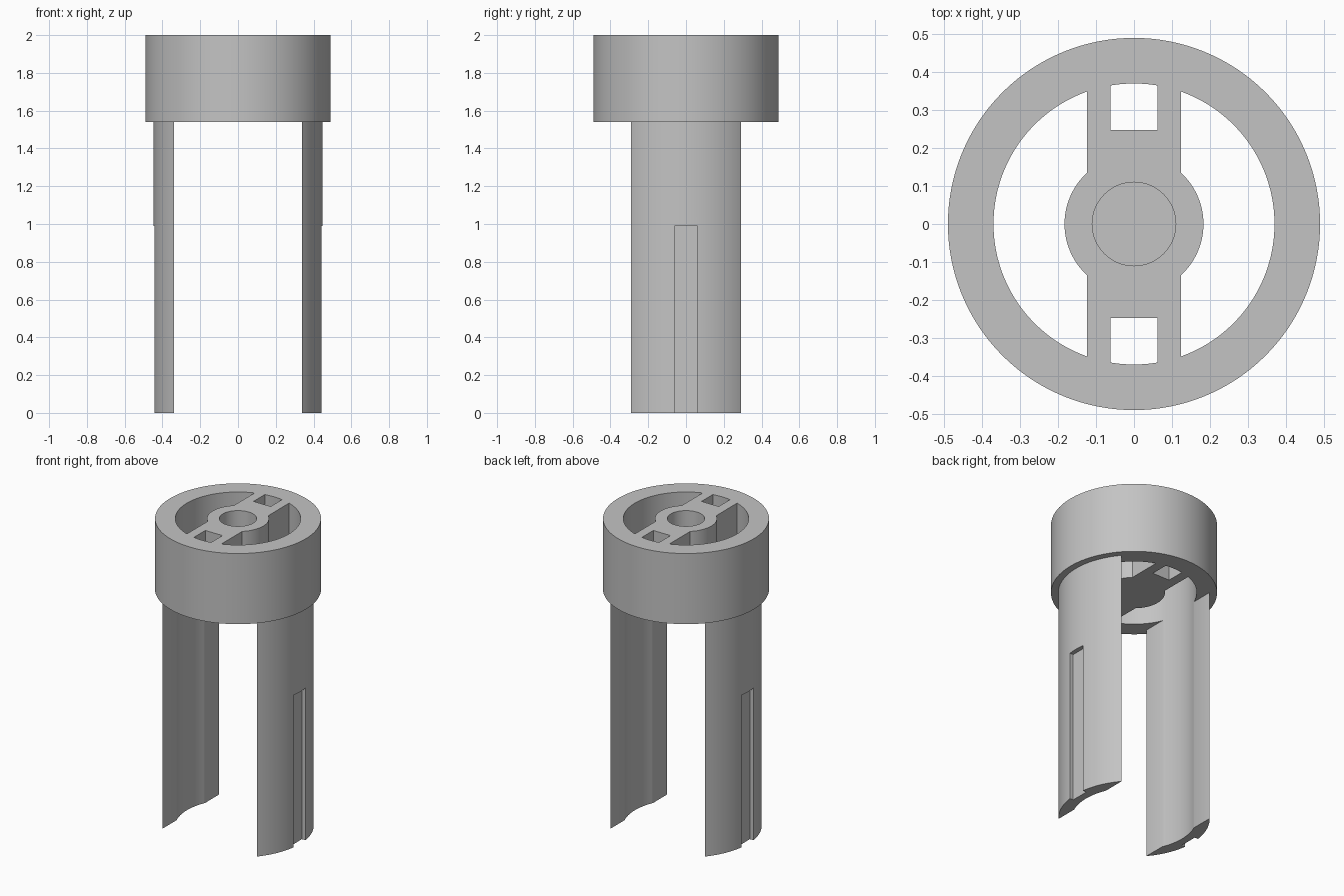
import bpy, bmesh
from math import acos, asin, cos, sin, pi

cube = bpy.data.objects.get("Cube")
if cube:
    bpy.data.objects.remove(cube, do_unlink=True)

# Main dimensions
TOP, HEAD_BASE, SLOT_TOP = 2.0, 1.54, 0.99
RIM, BORE, HUB, LEG, PIN = 0.49, 0.37, 0.183, 0.447, 0.11
SPOKE, POCKET, POCKET_Y = 0.124, 0.062, 0.248
LEG_INNER, BORE_FLOOR = 0.34, 1.68

grey = bpy.data.materials.new("plain grey")
grey.use_nodes = True
colour = (0.55, 0.55, 0.55, 1)
grey.diffuse_color = colour
grey.node_tree.nodes["Principled BSDF"].inputs["Base Color"].default_value = colour


def arc(r, a0, a1, n=48):
    return [(r * cos(a0 + (a1 - a0) * i / n), r * sin(a0 + (a1 - a0) * i / n))
            for i in range(n + 1)]


def circle(r, n=128):
    return arc(r, 0, 2 * pi, n)[:-1]


def prism(name, outline, z0, z1, sx=1, sy=1):
    """Extrude a plan outline between two heights, optionally mirrored."""
    bm = bmesh.new()
    base = bm.faces.new([bm.verts.new((x * sx, y * sy, z0)) for x, y in outline])
    ext = bmesh.ops.extrude_face_region(bm, geom=[base], use_keep_orig=True)
    for v in ext["geom"]:
        if isinstance(v, bmesh.types.BMVert):
            v.co.z = z1
    bmesh.ops.recalc_face_normals(bm, faces=bm.faces)
    mesh = bpy.data.meshes.new(name)
    bm.to_mesh(mesh)
    bm.free()
    mesh.materials.append(grey)
    obj = bpy.data.objects.new(name, mesh)
    bpy.context.collection.objects.link(obj)
    return obj


def activate(obj):
    bpy.ops.object.select_all(action="DESELECT")
    obj.select_set(True)
    bpy.context.view_layer.objects.active = obj


def cut(obj, cutter):
    cutter.hide_render = True
    activate(obj)
    mod = obj.modifiers.new("cut", "BOOLEAN")
    mod.operation = "DIFFERENCE"
    mod.solver = "EXACT"
    mod.object = cutter
    bpy.ops.object.modifier_apply(modifier=mod.name)
    bpy.data.objects.remove(cutter, do_unlink=True)


def smooth(obj):
    activate(obj)
    bpy.ops.object.shade_smooth_by_angle(angle=pi / 7)


# Head: thick disc opened up to leave a rim, a hub and two spokes
head = prism("head", circle(RIM), HEAD_BASE, TOP)
low, high = HEAD_BASE - 0.1, TOP + 0.1
a, b = acos(SPOKE / BORE), acos(SPOKE / HUB)
window = arc(BORE, -a, a, 64) + arc(HUB, b, -b, 32)
p = asin(POCKET / BORE)
pocket = arc(BORE, pi / 2 - p, pi / 2 + p, 8) + [(-POCKET, POCKET_Y), (POCKET, POCKET_Y)]
for s in (1, -1):
    cut(head, prism("window_cutter", window, low, high, sx=s))
    cut(head, prism("pocket_cutter", pocket, low, high, sy=s))

# Blind bore in the hub
cut(head, prism("bore_cutter", circle(PIN, 64), BORE_FLOOR, high))
smooth(head)

# Legs: circular segments, hollowed on the inside, grooved on the outside
c, d = acos(LEG_INNER / LEG), acos(LEG_INNER / BORE)
segment = arc(LEG, -c, c) + arc(BORE, d, -d, 24)
groove = [(0.418, -0.06), (0.5, -0.06), (0.5, 0.06), (0.418, 0.06)]
for name, s in (("left_leg", 1), ("right_leg", -1)):
    leg = prism(name, segment, 0, HEAD_BASE, sx=s)
    cut(leg, prism("groove_cutter", groove, -0.1, SLOT_TOP, sx=s))
    smooth(leg)
